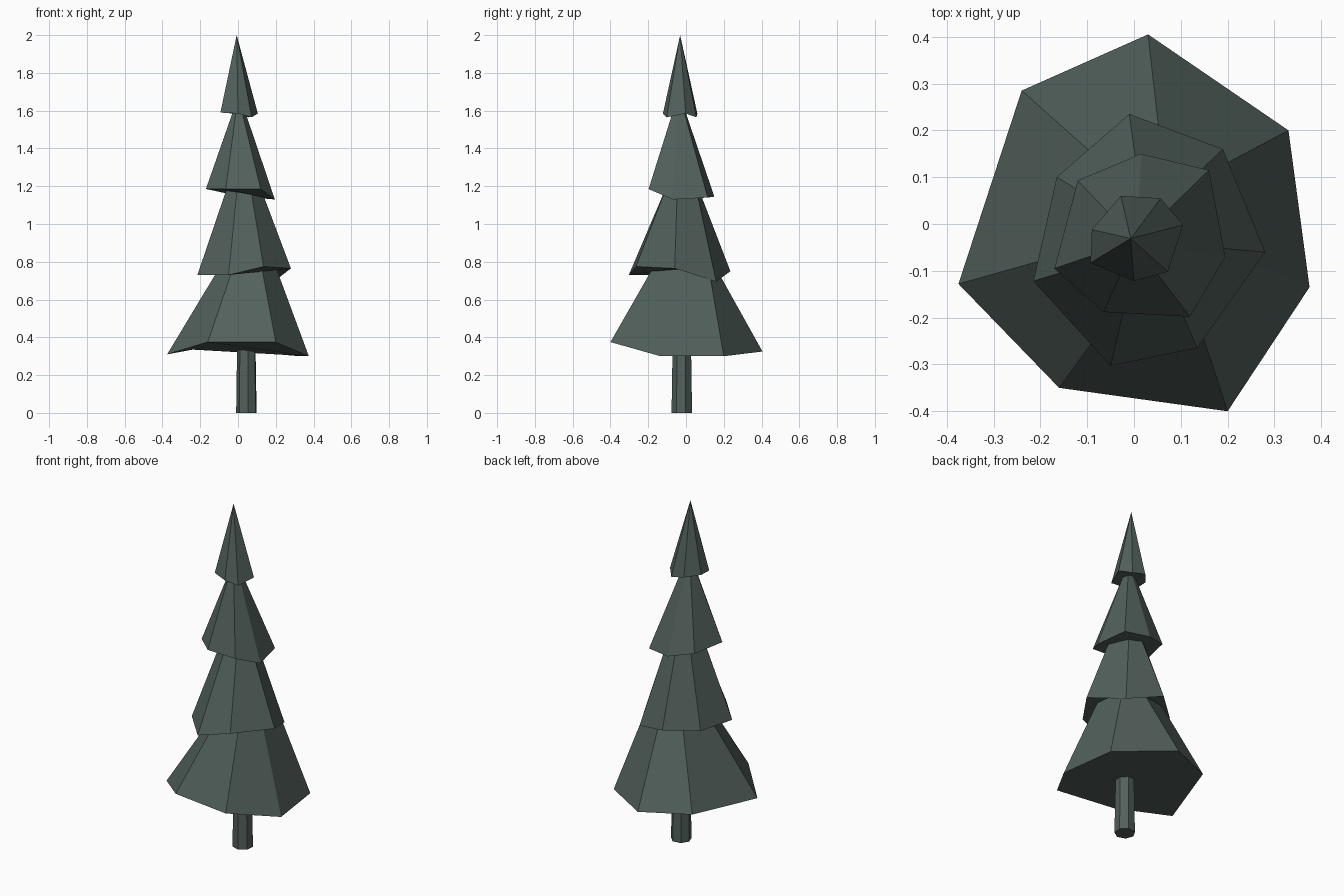
import bpy, bmesh, math

# Single foliage colour
mat = bpy.data.materials.new("dark_grey_green")
mat.diffuse_color = (0.084, 0.117, 0.105, 1)


def finish(name, bm):
    bmesh.ops.recalc_face_normals(bm, faces=bm.faces[:])
    mesh = bpy.data.meshes.new(name)
    bm.to_mesh(mesh)
    bm.free()
    mesh.materials.append(mat)
    bpy.context.collection.objects.link(bpy.data.objects.new(name, mesh))


def loft(name, lower, upper):
    """Closed faceted solid between two rings; a one-point upper ring makes a cone."""
    bm = bmesh.new()
    low = [bm.verts.new(p) for p in lower]
    top = [bm.verts.new(p) for p in upper]
    n = len(low)
    for i in range(n):
        j = (i + 1) % n
        if len(top) == 1:
            bm.faces.new((low[i], low[j], top[0]))
        else:
            bm.faces.new((low[i], low[j], top[j], top[i]))
    bm.faces.new(low[::-1])
    if len(top) > 1:
        bm.faces.new(top)
    finish(name, bm)


def at(z, points):
    return [(x, y, z) for x, y in points]


def ring(cx, cy, r, z, n=7, turn=0.0):
    return [(cx + r * math.cos(turn + math.tau * i / n),
             cy + r * math.sin(turn + math.tau * i / n), z) for i in range(n)]


# Trunk
loft("trunk", ring(0.046, -0.021, 0.056, 0.0, turn=0.35),
     ring(0.045, -0.021, 0.048, 0.5, turn=0.35))

# Lowest, widest branch tier
loft("bottom_tier",
     [(0.03, 0.405, 0.325), (-0.24, 0.285, 0.335), (-0.375, -0.128, 0.31),
      (-0.16, -0.35, 0.375), (0.20, -0.40, 0.375), (0.375, -0.135, 0.30),
      (0.33, 0.20, 0.30)],
     at(0.80, [(0.06, 0.14), (-0.06, 0.125), (-0.08, -0.045), (-0.015, -0.15),
               (0.12, -0.157), (0.19, -0.055), (0.17, 0.115)]))

# Second tier
loft("lower_middle_tier",
     [(-0.01, 0.235, 0.75), (-0.165, 0.10, 0.735), (-0.215, -0.122, 0.73),
      (-0.05, -0.303, 0.73), (0.135, -0.265, 0.775), (0.28, -0.06, 0.765),
      (0.19, 0.16, 0.695)],
     at(1.23, [(0.015, 0.05), (-0.03, 0.02), (-0.045, -0.07), (0.0, -0.09),
               (0.06, -0.09), (0.105, -0.045), (0.07, 0.045)]))

# Third tier
loft("upper_middle_tier",
     [(0.015, 0.15, 1.145), (-0.12, 0.093, 1.175), (-0.17, -0.095, 1.185),
      (-0.065, -0.188, 1.185), (0.12, -0.198, 1.185), (0.195, -0.07, 1.13),
      (0.16, 0.115, 1.14)],
     at(1.60, [(0.008, -0.005), (-0.018, -0.015), (-0.025, -0.045),
               (-0.01, -0.066), (0.02, -0.068), (0.036, -0.045), (0.03, -0.012)]))

# Pointed crown
loft("top_tier",
     [(-0.028, 0.06, 1.585), (-0.09, -0.012, 1.59), (-0.093, -0.083, 1.59),
      (0.0, -0.122, 1.585), (0.072, -0.102, 1.565), (0.105, -0.002, 1.585),
      (0.057, 0.055, 1.565)],
     [(-0.007, -0.031, 2.0)])
